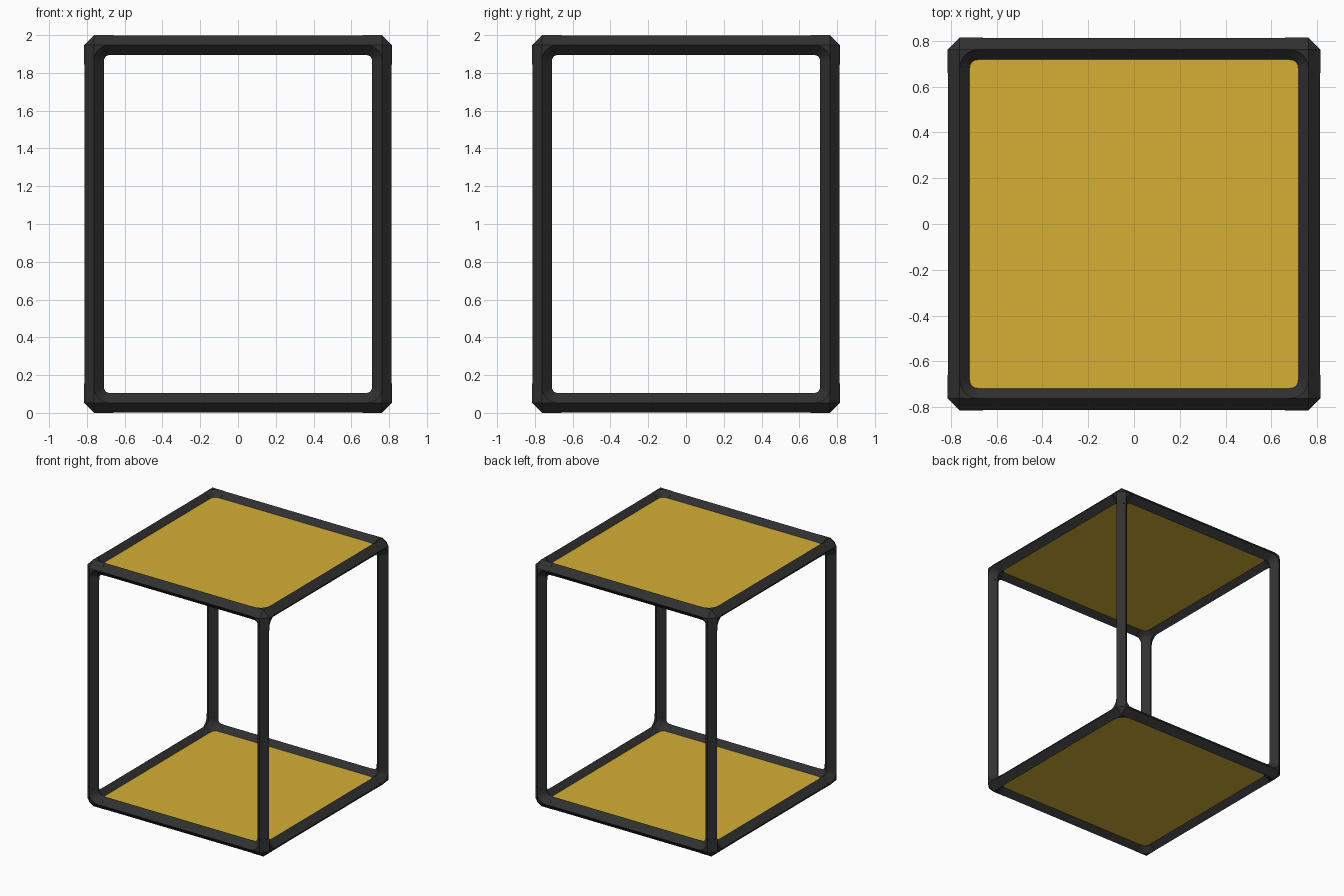
import bpy, bmesh, math
from itertools import combinations, product
from mathutils import Vector

if "Cube" in bpy.data.objects:
    bpy.data.objects.remove(bpy.data.objects["Cube"], do_unlink=True)

AXIS = 0.762                 # tube centre lines in x and y
LOW, HIGH = 0.053, 1.947     # tube centre lines in z
JOINT = 0.053                # half diagonal of the corner joints
TUBE = 0.0515                # half diagonal of the tubes
SEAM = 0.102                 # distance from a corner to its seams
BEND = 0.08                  # bend radius of the joint centre line
STEPS = 5


def material(name, color):
    mat = bpy.data.materials.new(name)
    mat.use_nodes = True
    mat.diffuse_color = color
    bsdf = mat.node_tree.nodes["Principled BSDF"]
    bsdf.inputs["Base Color"].default_value = color
    bsdf.inputs["Roughness"].default_value = 0.6
    return mat


black = material("black_tube", (0.03, 0.03, 0.03, 1))
gold = material("gold_panel", (0.66, 0.43, 0.035, 1))


def add_hull(bm, points):
    """Add the convex solid around the points."""
    verts = [bm.verts.new(p) for p in points]
    bmesh.ops.convex_hull(bm, input=verts)
    bmesh.ops.delete(bm, geom=[v for v in verts if v.is_valid and not v.link_faces],
                     context="VERTS")


def finish(bm, name, mat):
    bmesh.ops.dissolve_limit(bm, angle_limit=math.radians(0.5),
                             verts=bm.verts[:], edges=bm.edges[:])
    bmesh.ops.recalc_face_normals(bm, faces=bm.faces[:])
    mesh = bpy.data.meshes.new(name)
    bm.to_mesh(mesh)
    bm.free()
    mesh.materials.append(mat)
    obj = bpy.data.objects.new(name, mesh)
    bpy.context.collection.objects.link(obj)
    return obj


def diamond(p, u, v, h):
    return [p + u * h, p + v * h, p - u * h, p - v * h]


UNIT = [Vector((1, 0, 0)), Vector((0, 1, 0)), Vector((0, 0, 1))]


def corner_point(sx, sy, sz):
    return Vector((sx * AXIS, sy * AXIS, HIGH if sz > 0 else LOW))


def corner_name(sx, sy, sz):
    return "_".join(("top" if sz > 0 else "bottom",
                     "back" if sy > 0 else "front",
                     "left" if sx > 0 else "right"))


# Three-way corner joints with rounded inner bends
for signs in product((-1, 1), repeat=3):
    c = corner_point(*signs)
    core = [c + e * s * JOINT for e in UNIT for s in (-1, 1)]
    bm = bmesh.new()
    for i, j in combinations(range(3), 2):
        a, b = UNIT[i] * -signs[i], UNIT[j] * -signs[j]
        n = a.cross(b)
        sections = [diamond(c + b * SEAM, a, n, JOINT)]
        for k in range(STEPS + 1):
            t = math.pi / 2 * k / STEPS
            d = -(a * math.cos(t) + b * math.sin(t))
            sections.append(diamond(c + (a + b + d) * BEND, d, n, JOINT))
        sections.append(diamond(c + a * SEAM, b, n, JOINT))
        for first, second in zip(sections, sections[1:]):
            add_hull(bm, first + second + core)
    finish(bm, corner_name(*signs) + "_joint", black)

# Straight tubes between the joints
for axis in range(3):
    u, v = [UNIT[k] for k in range(3) if k != axis]
    for s, t in product((-1, 1), repeat=2):
        low, high = [s, t], [s, t]
        low.insert(axis, -1)
        high.insert(axis, 1)
        start = corner_point(*low) + UNIT[axis] * SEAM
        end = corner_point(*high) - UNIT[axis] * SEAM
        bm = bmesh.new()
        add_hull(bm, diamond(start, u, v, TUBE) + diamond(end, u, v, TUBE))
        label = ("side_rail", "depth_rail", "post")[axis]
        finish(bm, f"{label}_{corner_name(*low)}", black)

# Thin square panels held inside the top and bottom frames
for name, z in (("top_panel", HIGH), ("bottom_panel", LOW)):
    bm = bmesh.new()
    half = AXIS - 0.02
    add_hull(bm, [Vector((x * half, y * half, z + s * 0.009))
                  for x, y, s in product((-1, 1), repeat=3)])
    finish(bm, name, gold)
